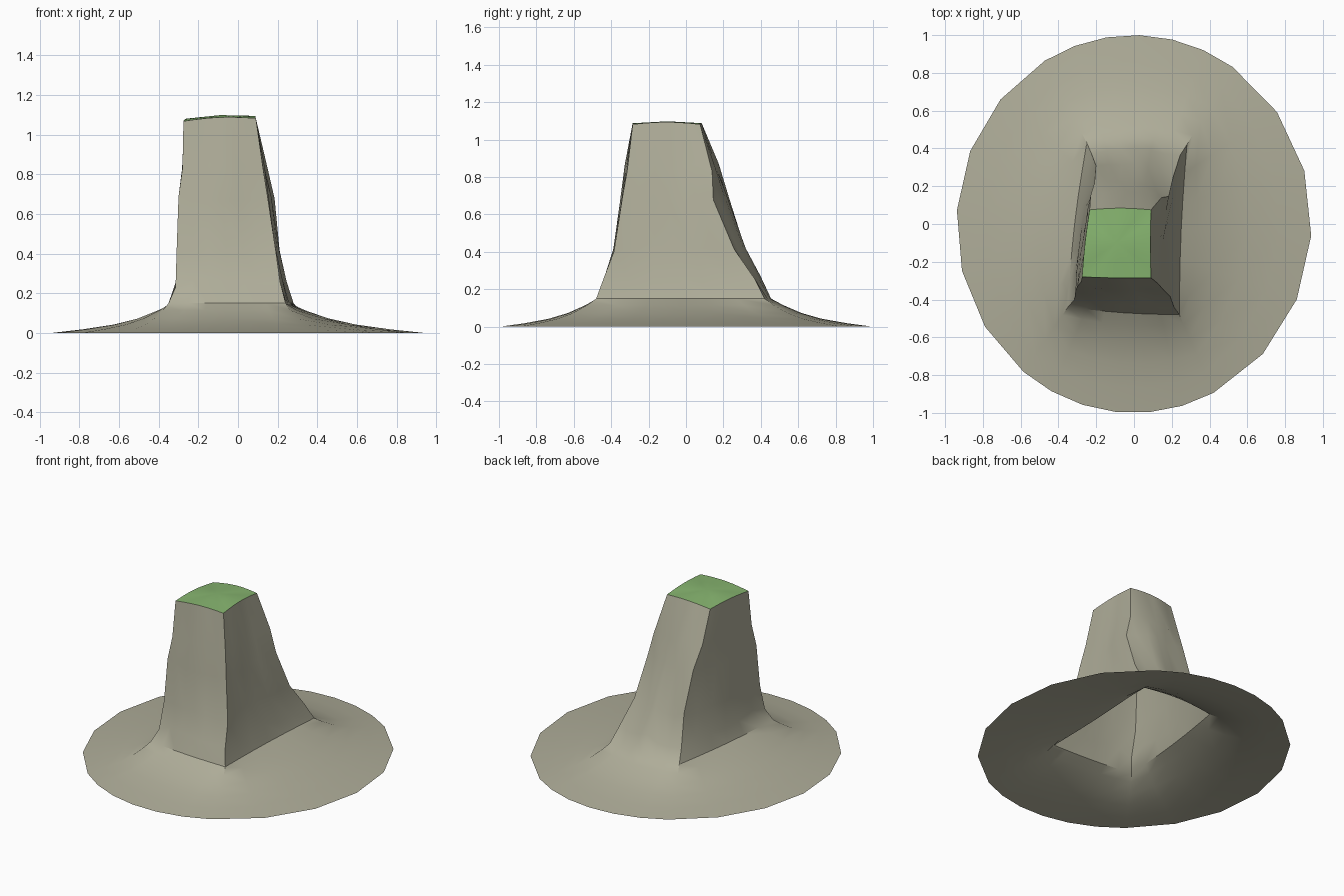
import bpy, bmesh, math, random
from mathutils import Vector

random.seed(4)
cube = bpy.data.objects.get("Cube")
if cube:
    bpy.data.objects.remove(cube, do_unlink=True)


def make_material(name, rgb):
    mat = bpy.data.materials.new(name)
    mat.use_nodes = True
    mat.diffuse_color = (*rgb, 1)
    mat.node_tree.nodes["Principled BSDF"].inputs["Base Color"].default_value = (*rgb, 1)
    return mat


stone = make_material("stone", (0.43, 0.42, 0.32))
grass = make_material("grass", (0.24, 0.46, 0.16))

STEPS = 6  # segments along each side of the pillar

# Heights of the pillar rings and the four corner edges running down through them
heights = [1.075, 0.85, 0.68, 0.42, 0.25, 0.15]
front_right = [(-.275, -.28), (-.28, -.31), (-.30, -.335), (-.31, -.36), (-.315, -.40), (-.35, -.44)]
front_left = [(.09, -.285), (.13, -.315), (.15, -.34), (.19, -.385), (.21, -.44), (.24, -.48)]
back_left = [(.09, .075), (.145, .135), (.185, .15), (.21, .26), (.245, .36), (.28, .42)]
back_right = [(-.235, .075), (-.225, .15), (-.21, .22), (-.205, .31), (-.22, .37), (-.25, .43)]
corners = [front_right, front_left, back_left, back_right]

# Outward bulge of the front, left, back and right sides
bulges = [0.01, -0.01, 0.03, 0.015]

# Skirt profile: share of the way to the rim, and height there
skirt = [(0.12, 0.115), (0.3, 0.073), (0.5, 0.042), (0.75, 0.018), (1, 0)]


def pillar_ring(level):
    ring = []
    for side in range(4):
        a = Vector(corners[side][level])
        b = Vector(corners[(side + 1) % 4][level])
        out = Vector((b.y - a.y, a.x - b.x)).normalized()
        for step in range(STEPS):
            t = step / STEPS
            arch = math.sin(math.pi * t)
            bulge = bulges[side] * (0.3 if level == 0 else 1)
            p = a.lerp(b, t) + out * bulge * arch
            z = heights[level]
            if level == 0:
                z += 0.04 * (p.x + 0.09) + 0.012 * arch
            elif level < 5:
                p += out * random.uniform(-.006, .006)
                z += random.uniform(-.025, .025)
            ring.append(Vector((p.x, p.y, z)))
    return ring


def rim_ring():
    angles = [math.atan2(c[-1][1], c[-1][0]) for c in corners]
    ring = []
    for side in range(4):
        turn = (angles[(side + 1) % 4] - angles[side]) % math.tau
        for step in range(STEPS):
            a = angles[side] + turn * step / STEPS
            ring.append(Vector((0.94 * math.cos(a), math.sin(a), 0)))
    return ring


rings = [pillar_ring(i) for i in range(len(heights))]
foot, rim = rings[-1], rim_ring()
for share, z in skirt:
    ring = [p.lerp(q, share) for p, q in zip(foot, rim)]
    for p in ring:
        p.z = z
    rings.append(ring)


def build_object(name, bm, mat):
    mesh = bpy.data.meshes.new(name)
    bm.to_mesh(mesh)
    bm.free()
    mesh.materials.append(mat)
    obj = bpy.data.objects.new(name, mesh)
    bpy.context.collection.objects.link(obj)
    bpy.ops.object.select_all(action="DESELECT")
    obj.select_set(True)
    bpy.context.view_layer.objects.active = obj
    bpy.ops.object.shade_smooth_by_angle(angle=math.radians(32))
    return obj


# Rock pillar flaring into its round skirt, open underneath
bm = bmesh.new()
loops = [[bm.verts.new(p) for p in ring] for ring in rings]
for upper, lower in zip(loops, loops[1:]):
    for i in range(len(upper)):
        j = (i + 1) % len(upper)
        bm.faces.new((upper[i], lower[i], lower[j], upper[j]))
build_object("rock_pillar", bm, stone)

# Slightly domed grass cap
bm = bmesh.new()
edge = [bm.verts.new(p) for p in rings[0]]
middle = Vector((-0.09, -0.1, 1.098))
inner = []
for p in rings[0]:
    q = p.lerp(middle, 0.5)
    inner.append(bm.verts.new(q))
centre = bm.verts.new(middle)
for i in range(len(edge)):
    j = (i + 1) % len(edge)
    bm.faces.new((edge[i], edge[j], inner[j], inner[i]))
    bm.faces.new((inner[i], inner[j], centre))
build_object("grass_top", bm, grass)
